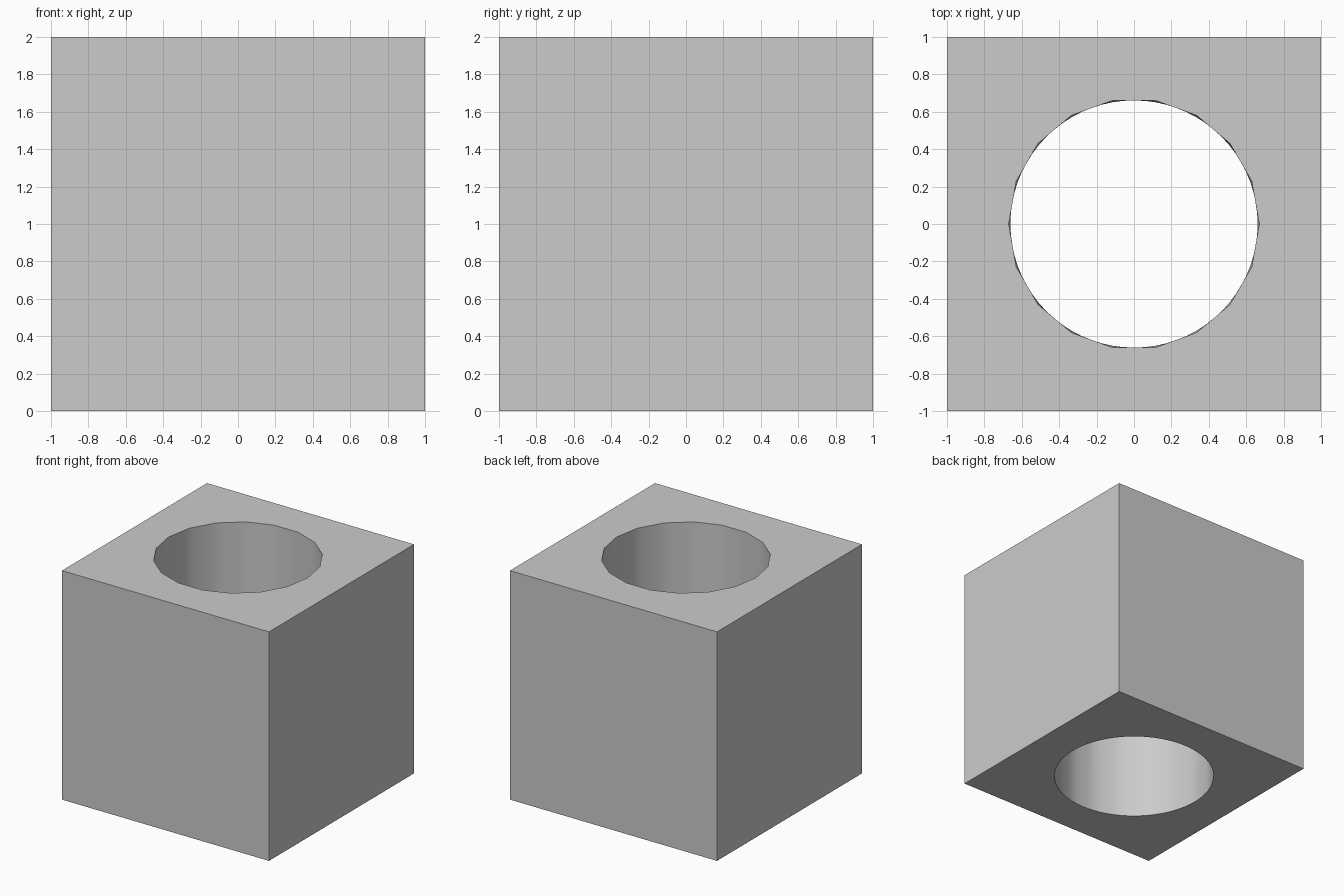
import bpy, bmesh
from math import cos, sin, pi
from mathutils import Vector

if "Cube" in bpy.data.objects:
    bpy.data.objects.remove(bpy.data.objects["Cube"])

SIDES, STEPS = 18, 4          # faceted top rim, finely rounded bottom rim
N = SIDES * STEPS
R_TOP, R_BOTTOM = 0.67, 0.661


def polar(r, a, z):
    return Vector((r * cos(a), r * sin(a), z))


def rim_point(i, z):
    """Point on the faceted rim, dividing each side into STEPS."""
    side, step = divmod(i, STEPS)
    a = polar(R_TOP, 2 * pi * side / SIDES, z)
    b = polar(R_TOP, 2 * pi * (side + 1) / SIDES, z)
    return a.lerp(b, step / STEPS)


def loop_edges(bm, verts):
    return [bm.edges.new((v, verts[(i + 1) % len(verts)])) for i, v in enumerate(verts)]


def walls(bm, low, high, smooth):
    for i in range(len(low)):
        j = (i + 1) % len(low)
        bm.faces.new((low[i], low[j], high[j], high[i])).smooth = smooth


bm = bmesh.new()
corners = [(-1, -1), (1, -1), (1, 1), (-1, 1)]
outer, inner = [], []
for z in (0, 2):
    # square outline and hole outline for each cap
    outer.append([bm.verts.new((x, y, z)) for x, y in corners])
    inner.append([bm.verts.new(rim_point(i, z) if z else polar(R_BOTTOM, 2 * pi * i / N, z))
                  for i in range(N)])
    edges = loop_edges(bm, outer[-1]) + loop_edges(bm, inner[-1])
    bmesh.ops.triangle_fill(bm, edges=edges, use_beauty=True, normal=(0, 0, 1 if z else -1))

# block sides and the wall of the through hole
walls(bm, *outer, False)
walls(bm, *inner, True)
bmesh.ops.recalc_face_normals(bm, faces=bm.faces)
for e in bm.edges:
    if len(e.link_faces) == 2 and e.calc_face_angle() > 0.6:
        e.smooth = False

mesh = bpy.data.meshes.new("bored_block")
bm.to_mesh(mesh)
bm.free()
bpy.context.collection.objects.link(bpy.data.objects.new("bored_block", mesh))
